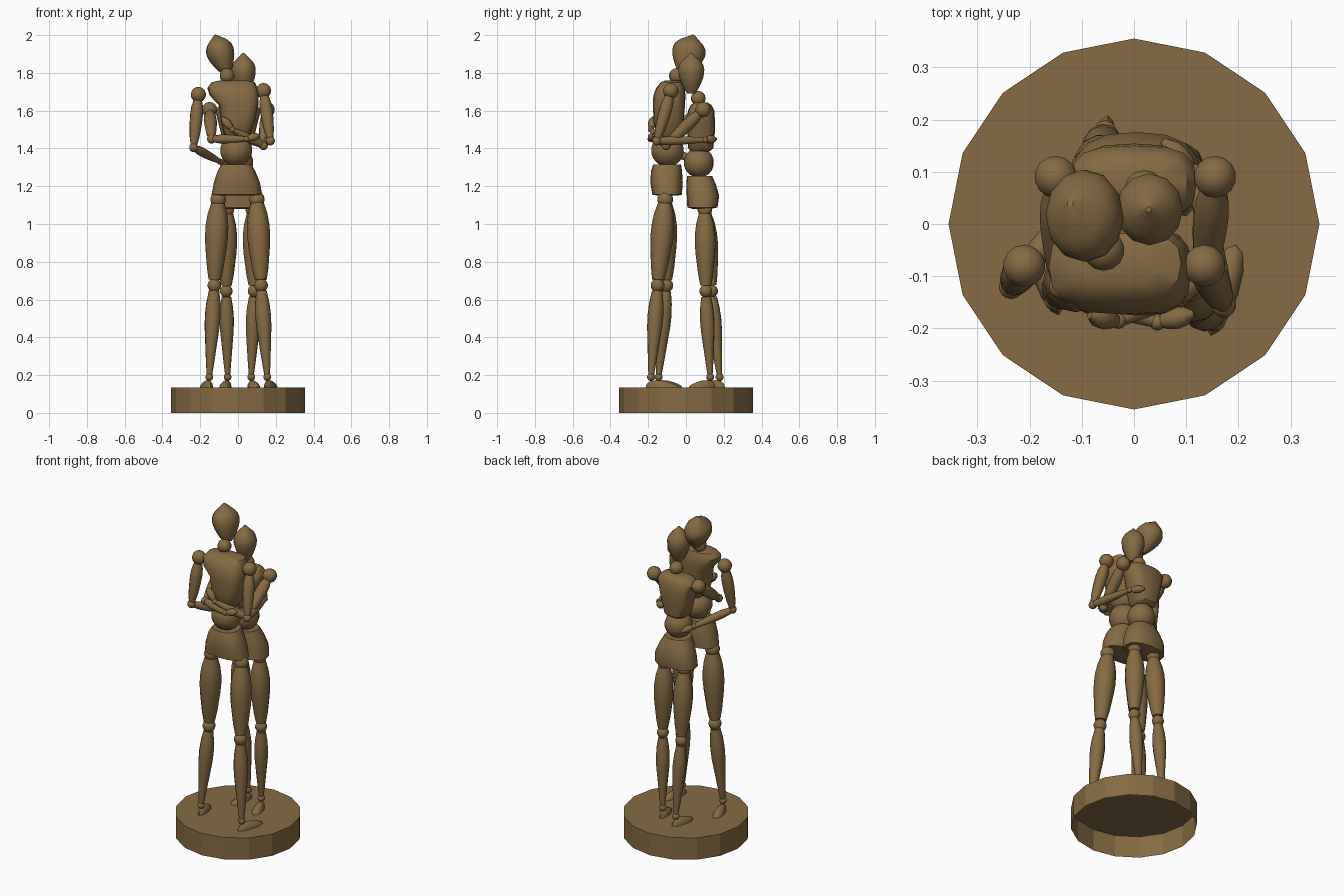
import bpy, bmesh
from math import sin, cos, pi
from mathutils import Vector

cube = bpy.data.objects.get("Cube")
if cube:
    bpy.data.objects.remove(cube)

wood = bpy.data.materials.new("brown wood")
wood.use_nodes = True
COLOUR = (0.24, 0.146, 0.055, 1)
wood.diffuse_color = COLOUR
wood.node_tree.nodes["Principled BSDF"].inputs["Base Color"].default_value = COLOUR


def finish(name, bm, angle=0.7):
    bmesh.ops.recalc_face_normals(bm, faces=bm.faces[:])
    mesh = bpy.data.meshes.new(name)
    bm.to_mesh(mesh)
    bm.free()
    mesh.materials.append(wood)
    ob = bpy.data.objects.new(name, mesh)
    bpy.context.collection.objects.link(ob)
    bpy.ops.object.select_all(action='DESELECT')
    ob.select_set(True)
    bpy.context.view_layer.objects.active = ob
    bpy.ops.object.shade_smooth_by_angle(angle=angle)
    return ob


def loft(name, rows, sides=12, power=1.0, place=None):
    """Stack of rounded sections (x, y, z, x radius, y radius), capped at both ends."""
    bm = bmesh.new()
    rings = []
    for x, y, z, rx, ry in rows:
        ring = []
        for i in range(sides):
            c, s = cos(2 * pi * i / sides), sin(2 * pi * i / sides)
            px = abs(c) ** power * (1 if c > 0 else -1)
            py = abs(s) ** power * (1 if s > 0 else -1)
            ring.append(bm.verts.new((x + rx * px, y + ry * py, z)))
        rings.append(ring)
    for low, high in zip(rings, rings[1:]):
        for i in range(sides):
            j = (i + 1) % sides
            bm.faces.new((low[i], low[j], high[j], high[i]))
    bm.faces.new(rings[0])
    bm.faces.new(rings[-1])
    if place:
        place(bm)
    return finish(name, bm)


def limb(name, a, b, radii, widen=1.0):
    """Turned piece from a to b, with radii spaced evenly along it."""
    a, b = Vector(a), Vector(b)
    axis = b - a
    turn = Vector((0, 0, 1)).rotation_difference(axis.normalized())

    def place(bm):
        for v in bm.verts:
            v.co = a + turn @ v.co
    step = axis.length / (len(radii) - 1)
    rows = [(0, 0, i * step, r, r * widen) for i, r in enumerate(radii)]
    return loft(name, rows, place=place)


def ball(name, centre, r, stretch=(1, 1, 1)):
    bm = bmesh.new()
    bmesh.ops.create_uvsphere(bm, u_segments=14, v_segments=9, radius=r)
    for v in bm.verts:
        v.co = Vector(centre) + v.co * Vector(stretch)
    return finish(name, bm)


THIGH = (.036, .052, .06, .061, .057, .05, .043, .032)
SHIN = (.028, .038, .042, .04, .034, .028, .022, .015)
UPPER_ARM = (.02, .031, .034, .033, .03, .026, .018)
FOREARM = (.018, .024, .024, .021, .017, .012)
HEAD = (.022, .038, .05, .06, .068, .073, .074, .069, .055, .03, .006)


def leg(side, hip, knee, ankle, toe, k=1.0):
    hip, knee, ankle = Vector(hip), Vector(knee), Vector(ankle)
    down = (knee - hip).normalized()
    ball(side + "_hip_joint", hip, .042 * k)
    limb(side + "_thigh", hip + down * .02, knee - down * .03, [r * k for r in THIGH])
    ball(side + "_knee_joint", knee, .037 * k)
    down = (ankle - knee).normalized()
    limb(side + "_shin", knee + down * .03, ankle - down * .012, [r * k for r in SHIN])
    ball(side + "_ankle_joint", ankle, .021)
    # Foot: flat-soled wedge running from heel to toe
    toe = Vector(toe + (ankle.z,))
    along = (toe - ankle).normalized()
    across = Vector((along.y, -along.x, 0))
    start = ankle - along * .03
    length = (toe - start).length
    bm = bmesh.new()
    bmesh.ops.create_uvsphere(bm, u_segments=12, v_segments=8, radius=1)
    for v in bm.verts:
        t = (v.co.x + 1) / 2
        height = max(v.co.z, 0) * (.05 - .028 * t)
        v.co = start + along * t * length + across * v.co.y * (.024 + .01 * t)
        v.co.z = BASE_TOP + height
    finish(side + "_foot", bm)


def arm(side, shoulder, elbow, wrist, hand):
    shoulder, elbow, wrist, hand = map(Vector, (shoulder, elbow, wrist, hand))
    ball(side + "_shoulder_joint", shoulder, .041)
    limb(side + "_upper_arm", shoulder.lerp(elbow, .08), elbow.lerp(shoulder, .06), UPPER_ARM)
    ball(side + "_elbow_joint", elbow, .024)
    limb(side + "_forearm", elbow.lerp(wrist, .06), wrist, FOREARM)
    ball(side + "_wrist_joint", wrist, .016)
    limb(side + "_hand", wrist, hand, (.008, .018, .022, .019, .006))


# Base: open underneath
BASE_TOP, BASE_RADIUS = .135, .355
bm = bmesh.new()
bmesh.ops.create_cone(bm, cap_ends=True, segments=16, radius1=BASE_RADIUS,
                      radius2=BASE_RADIUS, depth=BASE_TOP)
bmesh.ops.translate(bm, verts=bm.verts[:], vec=(0, 0, BASE_TOP / 2))
bottom = [f for f in bm.faces if f.normal.z < -.9]
bmesh.ops.delete(bm, geom=bottom, context='FACES_ONLY')
finish("base", bm, .3)

# Tall figure, facing the back
limb("tall_head", (-.06, -.015, 1.8), (-.122, .04, 2), HEAD, 1.2)
ball("tall_neck", (-.058, -.05, 1.785), .04)
loft("tall_chest", [
    (-.005, -.09, 1.45, .05, .05), (-.005, -.09, 1.47, .068, .068),
    (.0, -.092, 1.55, .092, .08), (.003, -.09, 1.63, .105, .085),
    (-.02, -.088, 1.68, .13, .085), (-.03, -.082, 1.72, .133, .076),
    (-.025, -.076, 1.75, .115, .058), (-.025, -.074, 1.76, .07, .035)],
    sides=16, power=.65)
ball("tall_waist", (-.01, -.098, 1.39), .087)
loft("tall_pelvis", [
    (-.006, -.1, 1.15, .1, .05), (-.006, -.1, 1.155, .134, .078),
    (-.006, -.103, 1.22, .122, .086), (-.008, -.103, 1.28, .1, .082),
    (-.008, -.1, 1.315, .08, .074)], sides=16, power=.8)
leg("tall_left", (.1, -.11, 1.13), (.122, -.15, .675), (.155, -.185, .19), (.195, -.04))
leg("tall_right", (-.105, -.11, 1.13), (-.125, -.105, .675), (-.152, -.145, .19), (-.185, -.02))
arm("tall_left", (.135, -.08, 1.705), (.172, -.155, 1.44), (.115, .1, 1.445), (.055, .16, 1.45))
arm("tall_right", (-.21, -.08, 1.685), (-.235, -.12, 1.405), (-.095, .06, 1.33), (-.045, .12, 1.31))

# Short figure, facing the front
limb("short_head", (.032, .028, 1.69), (.028, .028, 1.905), [r * .87 for r in HEAD], 1.07)
ball("short_neck", (.02, .065, 1.665), .039)
loft("short_chest", [
    (.0, .075, 1.385, .05, .05), (.0, .078, 1.4, .068, .066),
    (.0, .08, 1.47, .088, .072), (.0, .08, 1.54, .105, .074),
    (.0, .08, 1.6, .12, .07), (.002, .08, 1.63, .1, .055),
    (.005, .08, 1.642, .06, .035)], sides=16, power=.65)
ball("short_waist", (.003, .068, 1.325), .08)
loft("short_pelvis", [
    (.005, .085, 1.08, .1, .05), (.005, .087, 1.088, .13, .08),
    (.005, .09, 1.15, .122, .086), (.004, .08, 1.21, .1, .078),
    (.003, .072, 1.255, .076, .066)], sides=16, power=.8)
leg("short_left", (.078, .1, 1.075), (.085, .105, .645), (.07, .128, .19), (.1, .015), .92)
leg("short_right", (-.058, .1, 1.075), (-.062, .135, .645), (-.055, .178, .19), (-.08, .05), .92)
arm("short_left", (.155, .09, 1.605), (.135, -.105, 1.415), (-.03, -.185, 1.5), (-.085, -.175, 1.565))
arm("short_right", (-.15, .09, 1.605), (-.14, -.12, 1.45), (.045, -.188, 1.45), (.115, -.172, 1.47))
